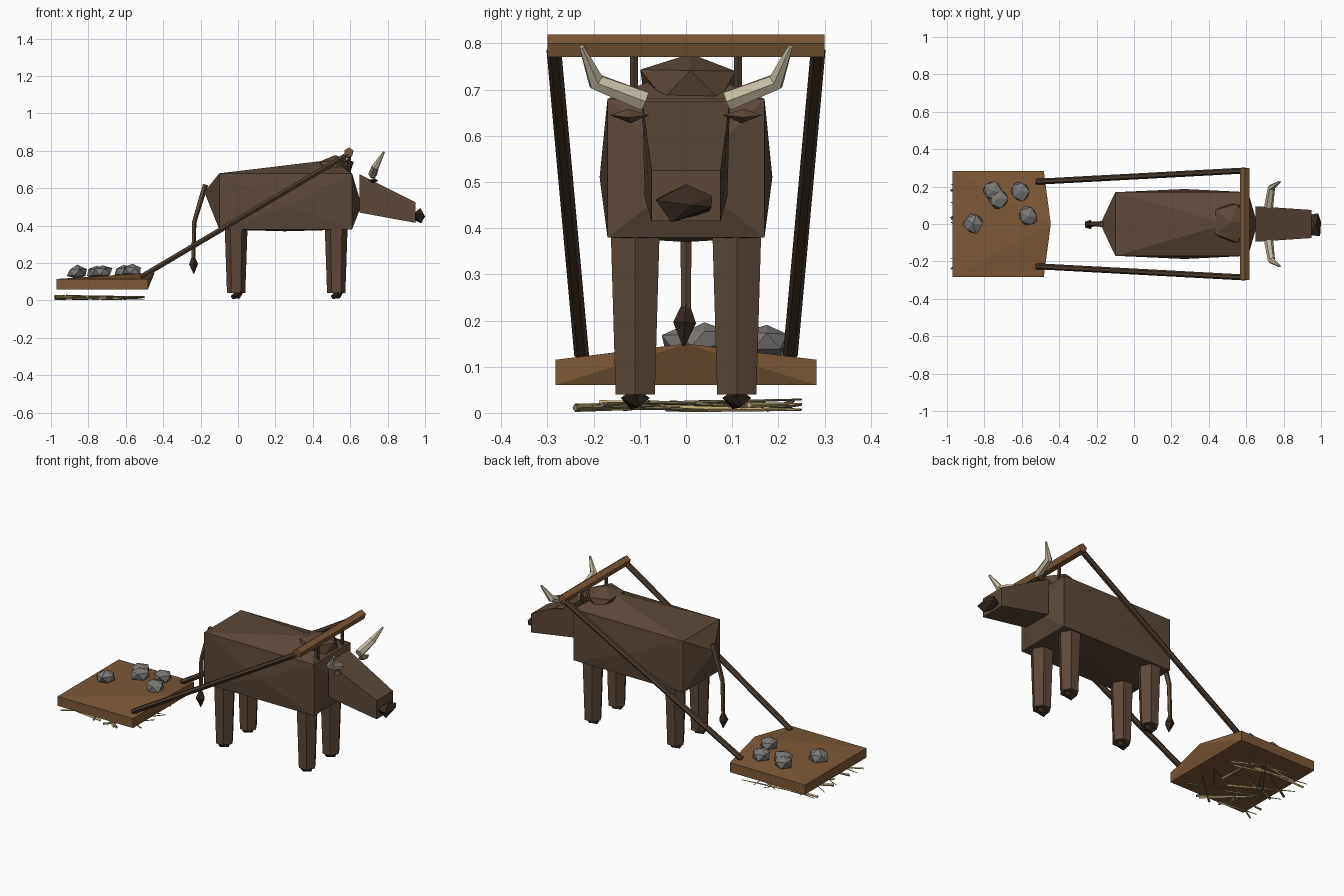
import bpy, bmesh, random
from math import cos, sin, pi, tau
from mathutils import Vector

if "Cube" in bpy.data.objects:
    bpy.data.objects.remove(bpy.data.objects["Cube"], do_unlink=True)

rng = random.Random(4)


def material(name, rgb):
    m = bpy.data.materials.new(name)
    m.use_nodes = True
    m.diffuse_color = (*rgb, 1)
    bsdf = m.node_tree.nodes["Principled BSDF"]
    bsdf.inputs["Base Color"].default_value = (*rgb, 1)
    bsdf.inputs["Roughness"].default_value = 0.9
    return m


HIDE = material("brown hide", (0.107, 0.066, 0.042))
DARK = material("dark horn", (0.038, 0.022, 0.015))
POLE = material("dark wood", (0.068, 0.042, 0.027))
WOOD = material("plank wood", (0.21, 0.098, 0.036))
HORN = material("pale horn", (0.56, 0.50, 0.36))
STONE = material("grey stone", (0.20, 0.19, 0.18))
STRAW = material("pale straw", (0.55, 0.42, 0.18))
OLIVE = material("dry grass", (0.24, 0.21, 0.11))


def finish(bm, name, mat):
    bmesh.ops.recalc_face_normals(bm, faces=bm.faces)
    mesh = bpy.data.meshes.new(name)
    bm.to_mesh(mesh)
    bm.free()
    mesh.materials.append(mat)
    ob = bpy.data.objects.new(name, mesh)
    bpy.context.collection.objects.link(ob)
    return ob


def hull(name, points, mat):
    """Faceted solid wrapped around a few points."""
    bm = bmesh.new()
    for p in points:
        bm.verts.new(p)
    res = bmesh.ops.convex_hull(bm, input=bm.verts)
    inner = [g for g in res["geom_interior"] if isinstance(g, bmesh.types.BMVert)]
    bmesh.ops.delete(bm, geom=inner, context="VERTS")
    return finish(bm, name, mat)


def tube(name, path, radii, sides, mat, phase=0.0):
    """Faceted tube along a path, one radius for each point."""
    pts = [Vector(p) for p in path]
    bm = bmesh.new()
    rings = []
    for i, p in enumerate(pts):
        d = (pts[min(i + 1, len(pts) - 1)] - pts[max(i - 1, 0)]).normalized()
        ref = Vector((1, 0, 0)) if abs(d.x) < 0.7 else Vector((0, 1, 0))
        u = (ref - d * ref.dot(d)).normalized()
        v = d.cross(u)
        rings.append([bm.verts.new(p + radii[i] * (u * cos(phase + tau * k / sides)
                                                   + v * sin(phase + tau * k / sides)))
                      for k in range(sides)])
    for a, b in zip(rings, rings[1:]):
        for k in range(sides):
            n = (k + 1) % sides
            bm.faces.new((a[k], a[n], b[n], b[k]))
    bm.faces.new(rings[0])
    bm.faces.new(rings[-1])
    return finish(bm, name, mat)


def rock(name, centre, size, mat, jitter=0.0):
    """Low-poly ball, squashed and roughened."""
    bm = bmesh.new()
    bmesh.ops.create_icosphere(bm, subdivisions=1, radius=1)
    for v in bm.verts:
        k = 1 + rng.uniform(-jitter, jitter)
        v.co = Vector([c + s * k * q for c, s, q in zip(centre, size, v.co)])
    return finish(bm, name, mat)


# Body: a box with every side bulging to a point
corners = [(x, y, z) for x in (-0.1, 0.61) for y in (-0.17, 0.17) for z in (0.38, 0.68)]
bulges = [(-0.18, 0, 0.58), (0.66, 0, 0.51), (0.27, -0.187, 0.51),
          (0.27, 0.187, 0.51), (0.5, 0, 0.752), (0.25, 0, 0.37)]
hull("body", corners + bulges, HIDE)
rock("shoulder_hump", (0.52, 0.01, 0.71), (0.11, 0.12, 0.07), HIDE, 0.08)

# Head and muzzle
hull("head", [(x, s * w, z) for x, w, z in
              ((0.65, 0.095, 0.675), (0.65, 0.09, 0.47), (0.95, 0.075, 0.525), (0.95, 0.075, 0.415))
              for s in (-1, 1)], HIDE)
hull("muzzle", [(0.94, -0.06, 0.465), (0.94, 0.05, 0.435), (0.975, 0, 0.495),
                (0.985, 0.057, 0.47), (0.985, 0.055, 0.445), (0.98, -0.032, 0.413),
                (0.995, -0.065, 0.46), (1.0, 0.01, 0.45), (0.94, 0, 0.43)], DARK)

for side, s in (("left", 1), ("right", -1)):
    # Ears and horns
    hull(side + "_ear", [(0.72, s * 0.08, 0.645), (0.735, s * 0.165, 0.645),
                         (0.70, s * 0.12, 0.64), (0.75, s * 0.125, 0.64),
                         (0.725, s * 0.125, 0.658), (0.725, s * 0.12, 0.627)], HIDE)
    tube(side + "_horn", [(0.72, s * 0.09, 0.675), (0.735, s * 0.195, 0.717),
                          (0.78, s * 0.226, 0.793)], [0.024, 0.02, 0.006], 6, HORN)
    # Legs with pointed hooves
    for end, x in (("front", 0.525), ("hind", -0.01)):
        y = s * 0.11
        tube(f"{end}_{side}_leg", [(x, y, 0.04), (x, y, 0.42)], [0.049, 0.062], 6, HIDE)
        hull(f"{end}_{side}_hoof",
             [(x + 0.035 * cos(k * tau / 5), y + 0.033 * sin(k * tau / 5), 0.03 + 0.008 * cos(k * tau / 5))
              for k in range(5)]
             + [(x - 0.02, y - 0.01, 0.008), (x + 0.02, y + 0.01, 0.012), (x, y, 0.055)], DARK)
    # Shafts and yoke pegs
    tube(side + "_shaft", [(-0.52, s * 0.226, 0.125), (0.595, s * 0.286, 0.785)],
         [0.016, 0.016], 6, POLE)
    tube(side + "_yoke_peg", [(0.595, s * 0.113, 0.66), (0.595, s * 0.113, 0.785)],
         [0.01, 0.01], 6, POLE)

# Tail with tuft
tube("tail", [(-0.175, 0, 0.62), (-0.235, 0, 0.42), (-0.24, 0, 0.22)],
     [0.016, 0.013, 0.011], 5, HIDE)
tube("tail_tuft", [(-0.24, 0, 0.24), (-0.24, -0.003, 0.195), (-0.237, -0.005, 0.145)],
     [0.007, 0.026, 0.003], 5, DARK)

# Yoke beam
tube("yoke_beam", [(0.593, 0.3, 0.792), (0.593, -0.3, 0.792)], [0.027, 0.027], 5, WOOD, pi / 2)

# Drag sled with raised pointed nose
sled = [(x, y, z) for x in (-0.97, -0.482) for y in (-0.283, 0.283) for z in (0.06, 0.115)]
hull("sled", sled + [(-0.445, 0, 0.15)], WOOD)

# Stones on the sled
for i, (x, y, z) in enumerate([(-0.86, 0, 0.15), (-0.755, 0.175, 0.15), (-0.725, 0.135, 0.155),
                               (-0.61, 0.175, 0.155), (-0.565, 0.04, 0.16)]):
    rock(f"stone_{i + 1}", (x, y, z), (0.055, 0.057, 0.038), STONE, 0.14)

# Loose straw lying under the sled
for i in range(26):
    a = rng.uniform(0, pi)
    half = rng.uniform(0.08, 0.2)
    x = max(-0.98 + half * abs(cos(a)), min(-0.5 - half * abs(cos(a)), rng.uniform(-0.95, -0.55)))
    y = max(-0.24 + half * sin(a), min(0.25 - half * sin(a), rng.uniform(-0.22, 0.24)))
    z = rng.uniform(0.008, 0.022)
    dx, dy, r = half * cos(a), half * sin(a), rng.uniform(0.004, 0.008)
    tube(f"straw_{i + 1}", [(x - dx, y - dy, z), (x + dx, y + dy, z + rng.uniform(-0.005, 0.008))],
         [r, 0.002], 4, STRAW if i % 2 else OLIVE)
